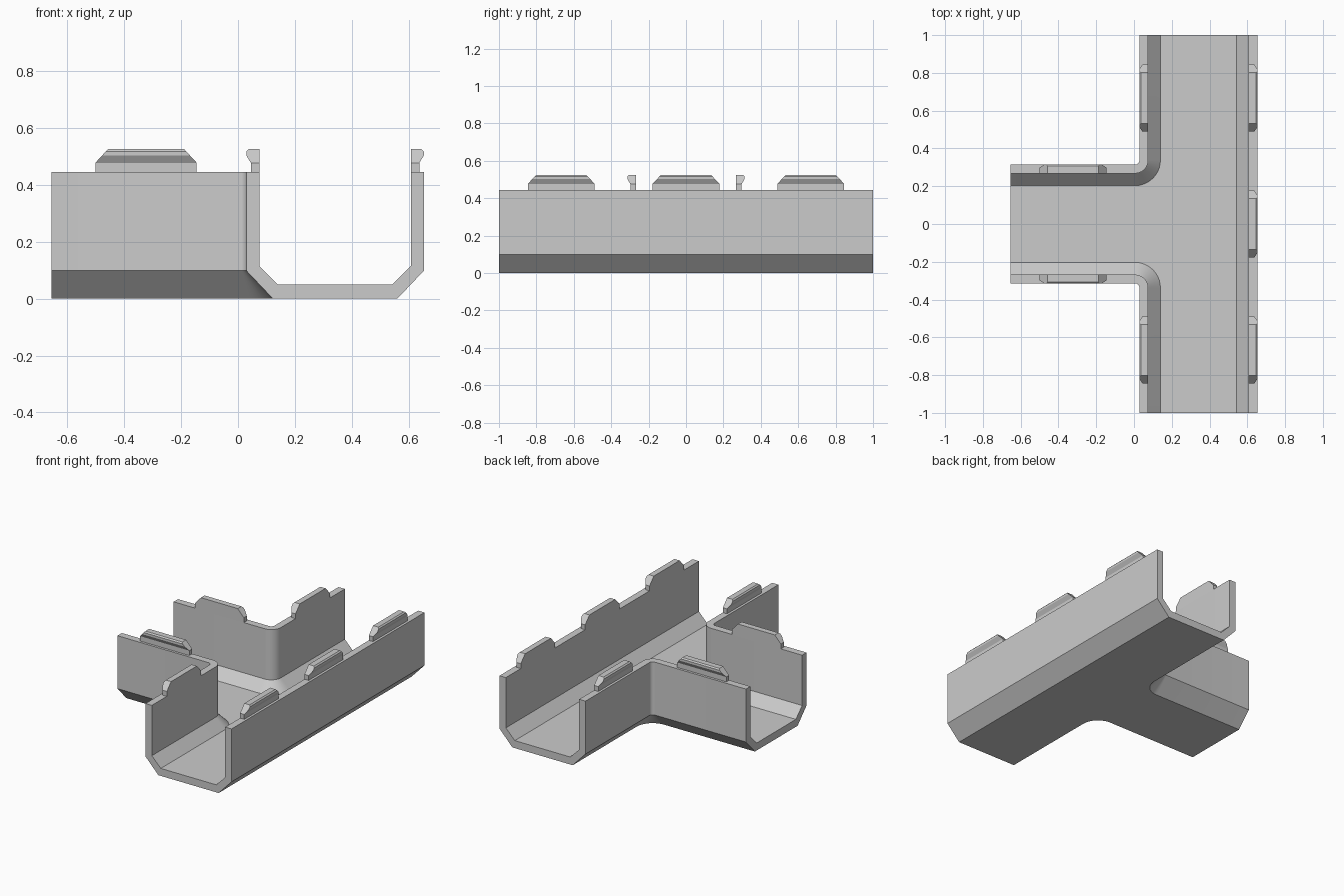
import bpy, bmesh, math

if "Cube" in bpy.data.objects:
    bpy.data.objects.remove(bpy.data.objects["Cube"])

grey = bpy.data.materials.new("light grey")
grey.diffuse_color = (0.6, 0.6, 0.6, 1)
grey.use_nodes = True
grey.node_tree.nodes["Principled BSDF"].inputs["Base Color"].default_value = grey.diffuse_color

X_END, X_RIGHT, Y_END = -0.655, 0.653, 1.0   # open ends and straight outer wall
CX, CY = 0.005, 0.338                        # centre of the inside-corner bends
TOP = 0.445

# Wall profile from inner floor edge, over the rim, to outer floor edge.
# (distance from bend centre, height)
WALL = [(0.135, 0.049), (0.07, 0.115), (0.07, TOP),
        (0.024, TOP), (0.024, 0.098), (0.117, 0.0)]


def finish(bm, name):
    bmesh.ops.recalc_face_normals(bm, faces=bm.faces[:])
    mesh = bpy.data.meshes.new(name)
    bm.to_mesh(mesh)
    bm.free()
    mesh.materials.append(grey)
    obj = bpy.data.objects.new(name, mesh)
    bpy.context.collection.objects.link(obj)
    bpy.ops.object.select_all(action='DESELECT')
    obj.select_set(True)
    bpy.context.view_layer.objects.active = obj
    bpy.ops.object.shade_smooth_by_angle(angle=math.radians(30))
    return obj


# T-shaped trough: two bent walls, one straight wall, floor and open end faces
bm = bmesh.new()


def corner_rings(side):
    """Wall sections from the branch end, round the bend, to the main end."""
    rings = [[bm.verts.new((X_END, side * (CY - d), z)) for d, z in WALL]]
    steps = 10
    for i in range(steps + 1):
        a = math.pi / 2 * i / steps
        rings.append([bm.verts.new((CX + d * math.sin(a),
                                    side * (CY - d * math.cos(a)), z))
                      for d, z in WALL])
    rings.append([bm.verts.new((CX + d, side * Y_END, z)) for d, z in WALL])
    return rings


front = corner_rings(-1)
back = corner_rings(1)[::-1]
right = [[bm.verts.new((X_RIGHT + WALL[3][0] - d, y, z)) for d, z in WALL]
         for y in (-Y_END, Y_END)]
for rings in (front, right, back):
    for a, b in zip(rings, rings[1:]):
        for k in range(len(WALL) - 1):
            bm.faces.new((a[k], b[k], b[k + 1], a[k + 1]))
for a, b in ((front[-1], right[0]), (right[1], back[0]), (back[-1], front[0])):
    bm.faces.new(a + b[::-1])
for k in (0, -1):
    bm.faces.new([r[k] for r in front + right + back])
finish(bm, "trough")

# Snap tab section: (distance outward from inner wall face, height)
TAB = [(0, TOP), (0.03, TOP), (0.03, 0.477), (0.046, 0.503),
       (0.046, 0.517), (0.038, 0.525), (0, 0.525), (0, 0.477)]


def tab(name, x, y, out):
    """Tab centred at x, y on the inner wall face, hooking towards out."""
    bm = bmesh.new()
    ends = []
    for s in (-1, 1):
        ring = []
        for o, z in TAB:
            h = s * (0.178 - max(0, z - 0.477) * 0.92)   # sloped shoulders
            ring.append(bm.verts.new((x + out[0] * o + out[1] * h,
                                      y + out[1] * o + out[0] * h, z)))
        bm.faces.new((ring[0], ring[1], ring[2], ring[7]))
        bm.faces.new(ring[2:])
        ends.append(ring)
    a, b = ends
    for k in range(len(TAB)):
        j = (k + 1) % len(TAB)
        bm.faces.new((a[k], a[j], b[j], b[k]))
    finish(bm, name)


for y in (-0.667, 0, 0.667):
    tab("right_tab", X_RIGHT - 0.046, y, (1, 0))
for s in (-1, 1):
    tab("left_tab", CX + 0.07, s * 0.667, (-1, 0))
    tab("branch_tab", -0.323, s * (CY - 0.07), (0, s))
